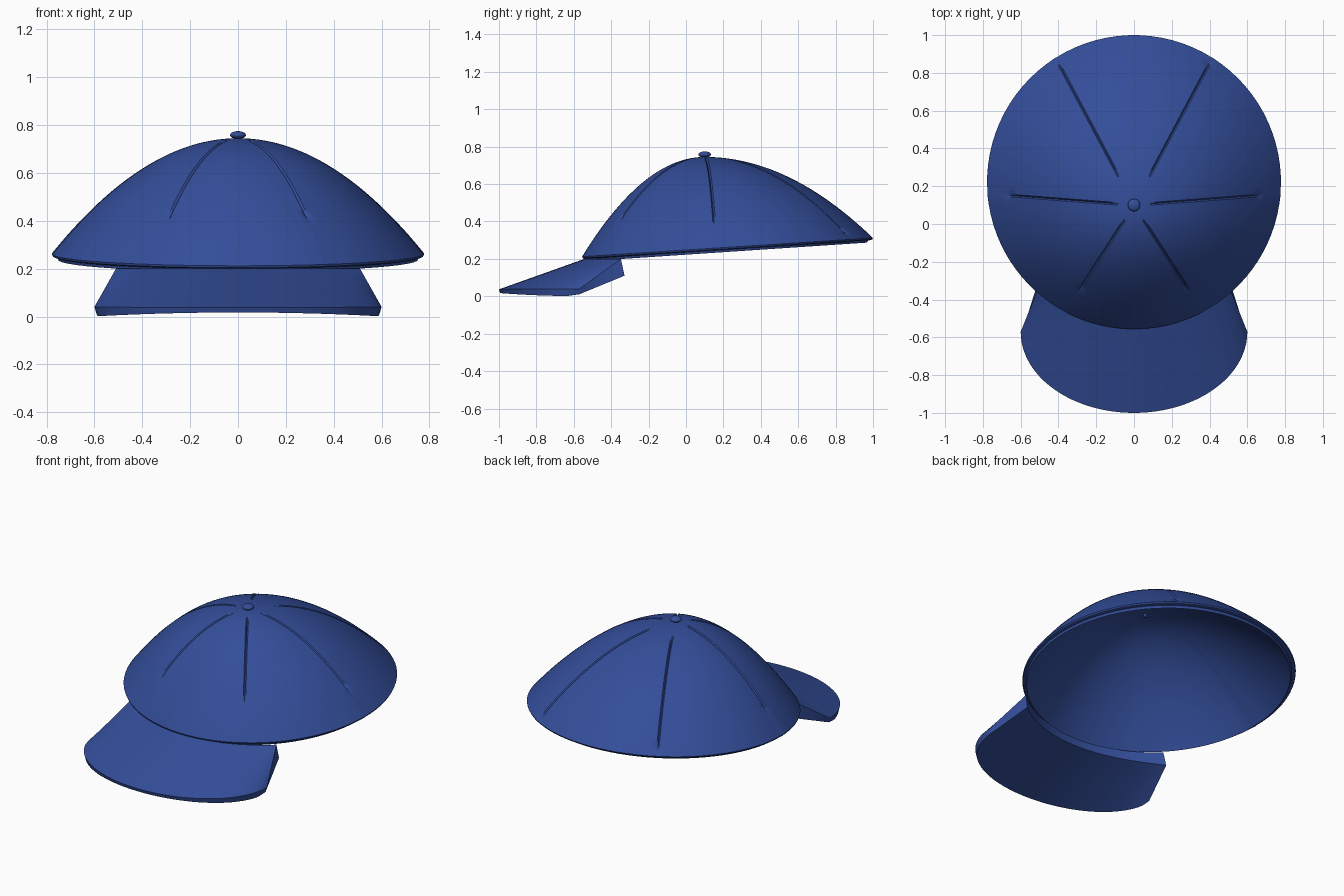
import bpy, bmesh, math

if "Cube" in bpy.data.objects:
    bpy.data.objects.remove(bpy.data.objects["Cube"])

blue = bpy.data.materials.new("royal blue")
blue.diffuse_color = (0.033, 0.075, 0.32, 1)
blue.use_nodes = True
blue.node_tree.nodes["Principled BSDF"].inputs["Base Color"].default_value = blue.diffuse_color

CY, RAD = 0.222, 0.778      # rim circle seen from the top
AY, AZ = 0.10, 0.745        # crown apex where the seams meet


def finish(name, bm, angle=40):
    bmesh.ops.recalc_face_normals(bm, faces=bm.faces)
    me = bpy.data.meshes.new(name)
    bm.to_mesh(me)
    bm.free()
    ob = bpy.data.objects.new(name, me)
    bpy.context.collection.objects.link(ob)
    me.materials.append(blue)
    bpy.ops.object.select_all(action='DESELECT')
    ob.select_set(True)
    bpy.context.view_layer.objects.active = ob
    bpy.ops.object.shade_smooth_by_angle(angle=math.radians(angle))
    return ob


def loft(bm, rows, closed):
    for a, b in zip(rows, rows[1:]):
        n = len(a)
        for i in range(n if closed else n - 1):
            j = (i + 1) % n
            bm.faces.new((a[i], a[j], b[j], b[i]))


# crown: columns around the apex, with three tight columns per seam groove
seams = []                  # angle, start and end as a share of the radius
for ang, s, e in ((62, 0.20, 0.97), (4.4, 0.13, 0.85), (-57.2, 0.16, 0.80)):
    seams += [(math.radians(ang), s, e), (math.radians(180 - ang), s, e)]
seams.sort(key=lambda q: q[0] % math.tau)
cols = []
for i, q in enumerate(seams):
    cols += [(q, k) for k in (-1, 0, 1)]
    a0 = q[0] % math.tau
    gap = (seams[(i + 1) % 6][0] - a0) % math.tau
    cols += [((a0 + gap * j / 15, 2, 2), 0) for j in range(1, 15)]


def crown_point(col, r, lip=None, inset=0.0):
    (th, s, e), k = col
    c = CY - AY
    reach = c * math.sin(th) + math.sqrt(RAD ** 2 - (c * math.cos(th)) ** 2)
    groove = s <= r <= e and not inset and lip is None
    th += k * min(0.007 / max(r * reach, 0.01), 0.06)
    rim_z = 0.2 + 0.1 * (AY + reach * math.sin(th) + 0.555) / 1.555
    z = AZ - (AZ - rim_z - 0.012) * r * r - inset
    if lip is not None:
        z = rim_z + lip
    if groove and k == 0:
        z -= 0.012
    rr = r * reach * (0.965 if inset else 1)
    return (rr * math.cos(th), AY + rr * math.sin(th), z)


bm = bmesh.new()
steps = [i / 36 for i in range(1, 37)]
rows = [[bm.verts.new(crown_point(c, r)) for c in cols] for r in steps]
for r, lip in ((0.996, 0.004), (0.985, 0.0), (0.972, 0.002)):
    rows.append([bm.verts.new(crown_point(c, r, lip)) for c in cols])
rows += [[bm.verts.new(crown_point(c, r, None, 0.025)) for c in cols]
         for r in reversed(steps[::3] + [1.0])]
loft(bm, rows, True)
bm.faces.new(rows[0])
bm.faces.new(rows[-1])
finish("crown", bm)

# visor: inner edge follows the rim, outer edge is a half ellipse
N, M = 48, 12


def visor_point(u, v, top):
    xi = (0.51 if top else 0.515) * math.sin(u * 1.2) / math.sin(1.2)
    yi = CY - math.sqrt(0.765 ** 2 - xi * xi) + (0 if top else 0.015 * u * u)
    zi = 0.2 if top else 0.15 - 0.04 * u * u
    p = u * math.pi / 2
    k = 1 if top else 0.985
    xo, yo = 0.6 * k * math.sin(p), -0.57 - 0.43 * k * math.cos(p)
    w = math.sin(p) ** 2
    zo = 0.037 + 0.003 * w if top else 0.017 - 0.016 * w
    if not top:
        zo += 0.010 * max(0, abs(u) - 0.9) * 10
    return (xi + (xo - xi) * v, yi + (yo - yi) * v, zi + (zo - zi) * v)


bm = bmesh.new()
us = [-1 + 2 * i / N for i in range(N + 1)]
loop = [(j / M, True) for j in range(M + 1)] + [(j / M, False) for j in range(M, -1, -1)]
sections = [[bm.verts.new(visor_point(u, v, t)) for v, t in loop] for u in us]
loft(bm, sections, True)
for s in (sections[0], sections[-1]):       # side walls as strips
    for j in range(M):
        bm.faces.new((s[j], s[j + 1], s[-2 - j], s[-1 - j]))
finish("visor", bm, 50)

# button on the apex, with a small stem through the cloth
bm = bmesh.new()
bmesh.ops.create_uvsphere(bm, u_segments=32, v_segments=16, radius=0.033)
bmesh.ops.scale(bm, vec=(1, 1, 0.5), verts=bm.verts)
bmesh.ops.translate(bm, vec=(0, AY, 0.758), verts=bm.verts)
stem = bmesh.ops.create_cone(bm, cap_ends=True, segments=16, radius1=0.006,
                             radius2=0.018, depth=0.055)["verts"]
bmesh.ops.translate(bm, vec=(0, AY, 0.7275), verts=stem)
finish("button", bm)
